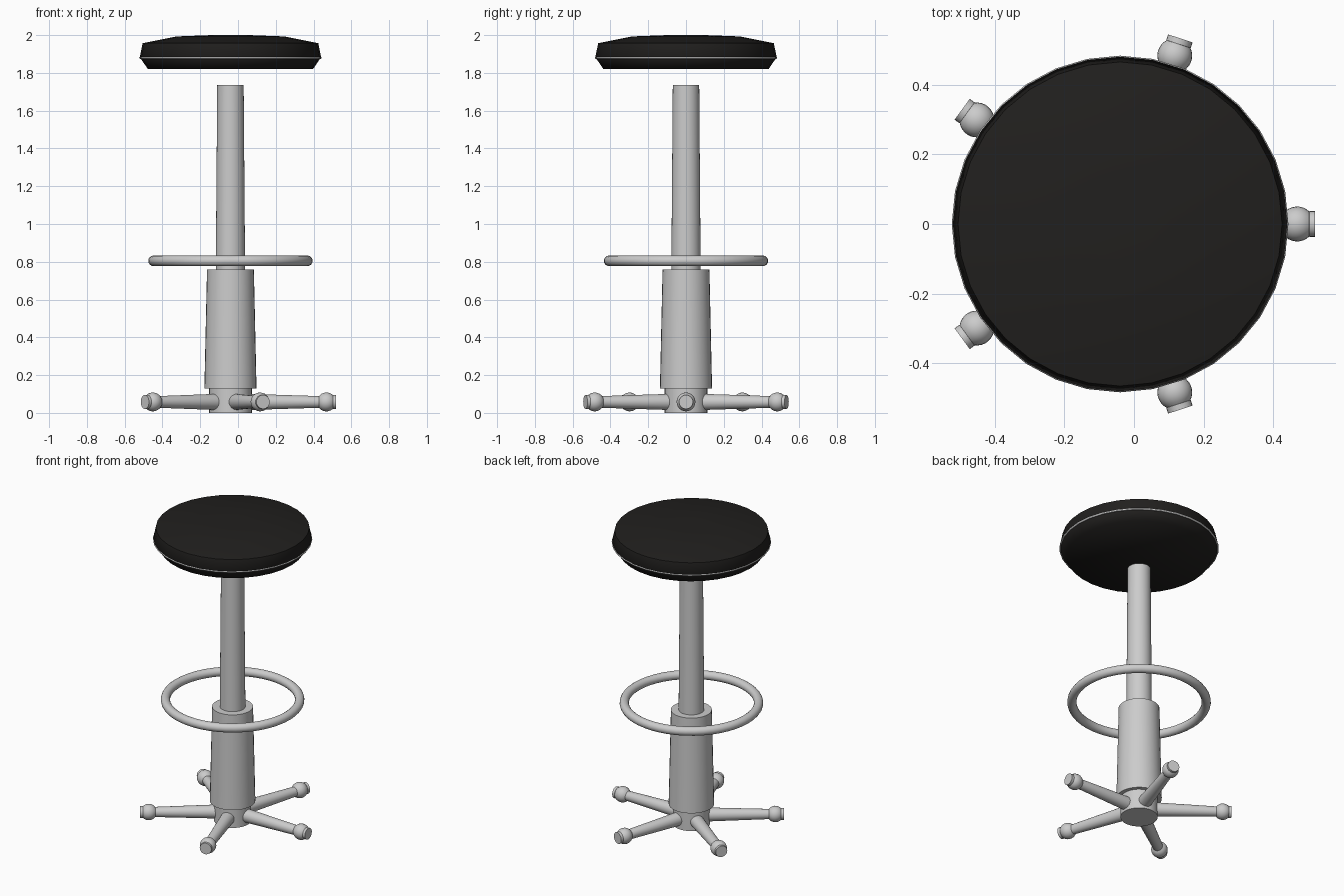
import bpy, bmesh, math
from mathutils import Matrix

if "Cube" in bpy.data.objects:
    bpy.data.objects.remove(bpy.data.objects["Cube"])

AXIS = Matrix.Translation((-0.04, 0, 0))   # stool axis sits slightly left of centre


def lathe(name, profile, steps=32, matrix=AXIS, closed=False, angle=40, mat=None):
    """Spin an (r, z) profile around z; r = 0 ends close the shape."""
    bm = bmesh.new()
    verts = [bm.verts.new((r, 0, z)) for r, z in profile]
    pairs = list(zip(verts, verts[1:] + verts[:1])) if closed else list(zip(verts, verts[1:]))
    edges = [bm.edges.new(p) for p in pairs]
    bmesh.ops.spin(bm, geom=verts + edges, cent=(0, 0, 0), axis=(0, 0, 1),
                   angle=math.tau, steps=steps, use_duplicate=False)
    bmesh.ops.remove_doubles(bm, verts=bm.verts, dist=1e-5)
    bmesh.ops.recalc_face_normals(bm, faces=bm.faces)
    mesh = bpy.data.meshes.new(name)
    bm.to_mesh(mesh)
    bm.free()
    ob = bpy.data.objects.new(name, mesh)
    bpy.context.collection.objects.link(ob)
    ob.matrix_world = matrix
    if mat:
        mesh.materials.append(mat)
    bpy.ops.object.select_all(action='DESELECT')
    ob.select_set(True)
    bpy.context.view_layer.objects.active = ob
    bpy.ops.object.shade_smooth_by_angle(angle=math.radians(angle))
    return ob


def ring(name, major, minor, z, steps, sides):
    pts = [(major + minor * math.cos(math.tau * i / sides),
            z + minor * math.sin(math.tau * i / sides)) for i in range(sides)]
    return lathe(name, pts, steps, closed=True, angle=60)


black = bpy.data.materials.new("black_leather")
black.diffuse_color = (0.015, 0.014, 0.013, 1)
black.use_nodes = True
black.node_tree.nodes["Principled BSDF"].inputs["Base Color"].default_value = black.diffuse_color

# Cushion and its piping
lathe("seat", [(0, 1.82), (0.437, 1.82), (0.48, 1.883), (0.465, 1.957),
               (0.285, 1.993), (0.10, 2.0), (0, 2.0)], mat=black, angle=60)
ring("seat_piping", 0.477, 0.006, 1.88, 32, 8)

# Column, sleeve and hub
lathe("column", [(0, 0.70), (0.078, 0.70), (0.070, 1.735), (0, 1.735)])
lathe("sleeve", [(0, 0.13), (0.138, 0.13), (0.124, 0.76), (0, 0.76)])
lathe("hub", [(0, 0), (0.113, 0), (0.113, 0.14), (0, 0.14)])

# Foot ring
ring("foot_ring", 0.407, 0.028, 0.805, 48, 16)

# Five legs, each a tapered tube with ball and end cap
ball = [(0.05 * math.sin(math.radians(a)), 0.508 - 0.05 * math.cos(math.radians(a)))
        for a in range(38, 136, 12)]
leg = [(0, 0.05), (0.044, 0.05), (0.031, 0.467)] + ball + \
      [(0.037, 0.543), (0.037, 0.56), (0, 0.56)]
for i in range(5):
    m = (AXIS @ Matrix.Translation((0, 0, 0.058))
         @ Matrix.Rotation(math.tau * i / 5, 4, 'Z') @ Matrix.Rotation(math.pi / 2, 4, 'Y'))
    lathe(f"leg_{i + 1}", leg, 24, m)
